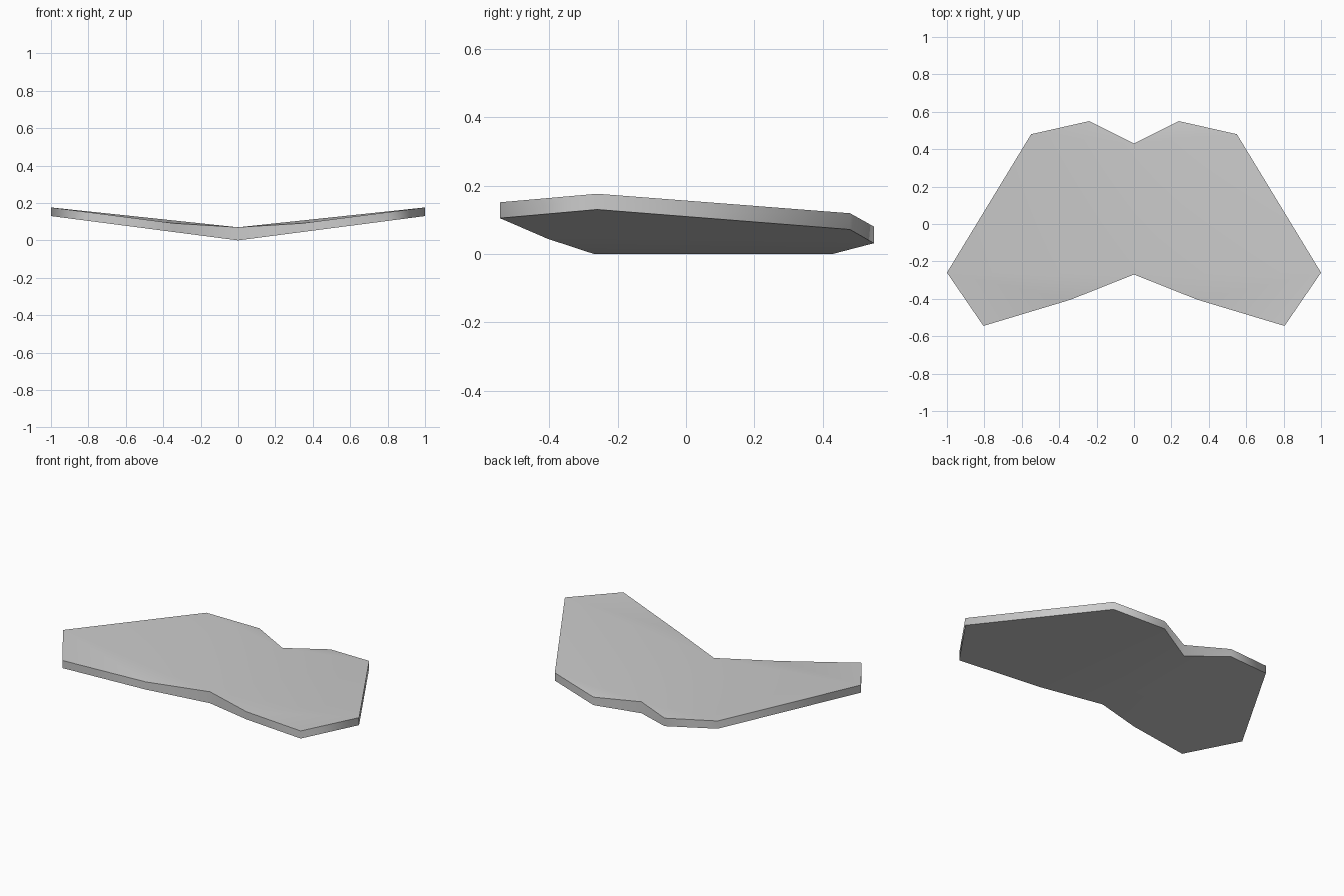
import bpy, bmesh

if "Cube" in bpy.data.objects:
    bpy.data.objects.remove(bpy.data.objects["Cube"])

# Half outline from front notch round to rear notch: x, y, top height
OUTLINE = [(0, -0.27, 0.07), (0.34, -0.405, 0.091), (0.805, -0.545, 0.151),
           (1.0, -0.26, 0.176), (0.55, 0.48, 0.119), (0.24, 0.55, 0.08),
           (0, 0.43, 0.07)]
SLOPE = 0.13  # rise of the flat underside towards each tip

bm = bmesh.new()
low = [bm.verts.new((x, y, SLOPE * x)) for x, y, z in OUTLINE]
top = [bm.verts.new((x, y, z)) for x, y, z in OUTLINE]

# Flat underside, rim walls (open at the centre line), ridged upper surface
bm.faces.new(low[::-1])
for i in range(len(low) - 1):
    bm.faces.new((low[i], low[i + 1], top[i + 1], top[i]))
for tri in [(0, 1, 3), (1, 2, 3), (0, 3, 4), (0, 4, 6), (6, 4, 5)]:
    bm.faces.new([top[i] for i in tri])

# Other half by mirroring, welded at the centre
geom = bm.verts[:] + bm.edges[:] + bm.faces[:]
bmesh.ops.mirror(bm, geom=geom, axis='X', merge_dist=0.001)
bmesh.ops.recalc_face_normals(bm, faces=bm.faces)

mesh = bpy.data.meshes.new("wing_plate")
bm.to_mesh(mesh)
bm.free()
wing = bpy.data.objects.new("wing_plate", mesh)
bpy.context.collection.objects.link(wing)

# Smooth the rim and the broad surfaces, keep the rim edges sharp
bpy.context.view_layer.objects.active = wing
wing.select_set(True)
bpy.ops.object.shade_smooth_by_angle(angle=1.3)
